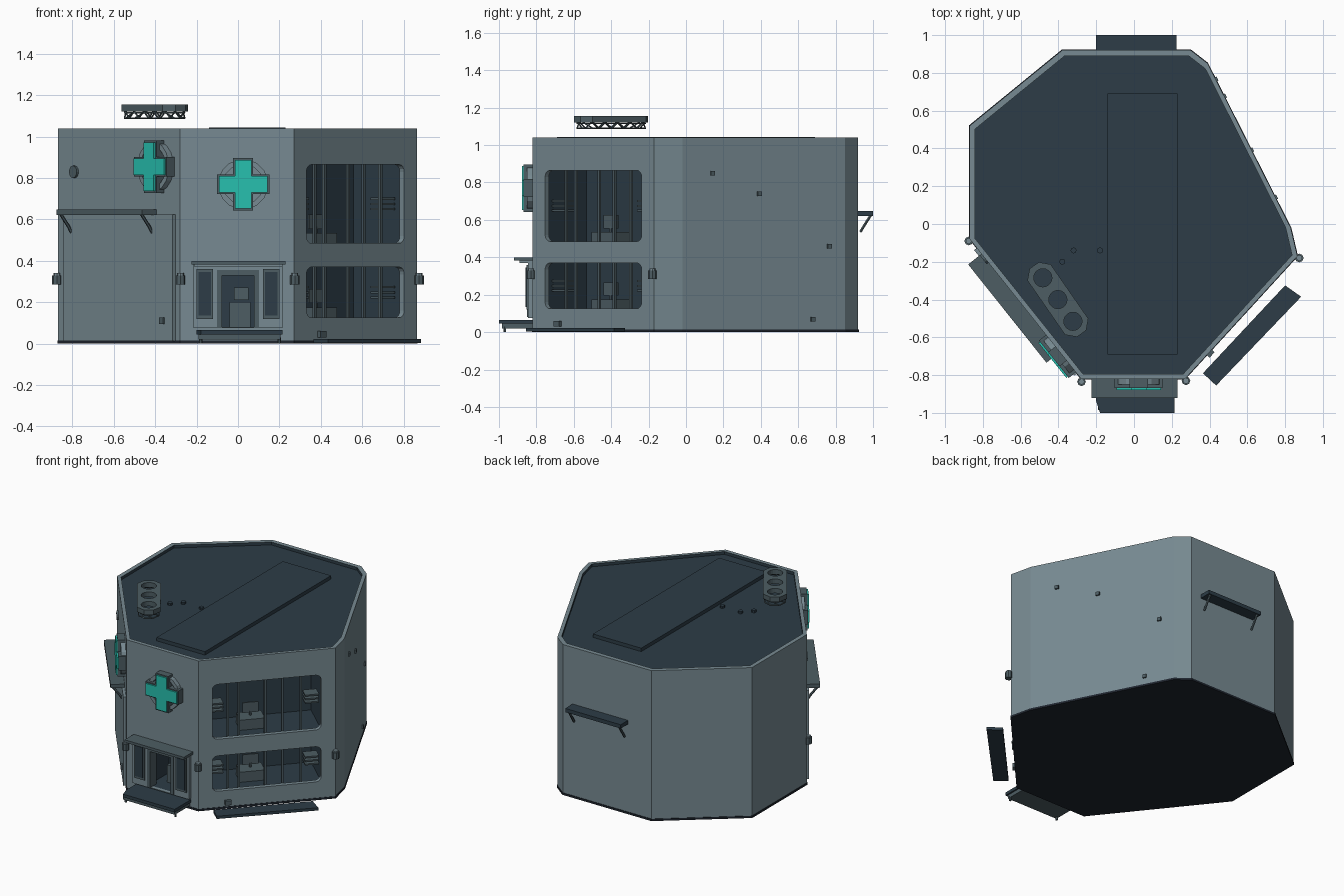
import bpy, bmesh, math
from mathutils import Matrix, Vector

if "Cube" in bpy.data.objects:
    bpy.data.objects.remove(bpy.data.objects["Cube"])

def material(name, r, g, b):
    m = bpy.data.materials.new(name)
    m.diffuse_color = (r, g, b, 1)
    m.use_nodes = True
    m.node_tree.nodes["Principled BSDF"].inputs["Base Color"].default_value = m.diffuse_color
    return m

WALL = material("wall grey", 0.185, 0.255, 0.287)
DARK = material("dark slate", 0.026, 0.046, 0.063)
TRIM = material("trim grey", 0.075, 0.110, 0.125)
TEAL = material("teal", 0.02, 0.53, 0.43)
BASE = material("base black", 0.013, 0.018, 0.027)

def frame(a, b):
    """Wall frame: local x along the wall, y up, z outwards."""
    d = Vector((b[0] - a[0], b[1] - a[1], 0)).normalized()
    up = Vector((0, 0, 1))
    m = Matrix((d, up, d.cross(up))).transposed().to_4x4()
    m.translation = (a[0], a[1], 0)
    return m

def prism(name, pts, lo, hi, mat, fr=Matrix()):
    bm = bmesh.new()
    rings = [[bm.verts.new(fr @ Vector((x, y, z))) for x, y in pts] for z in (lo, hi)]
    n = len(pts)
    bm.faces.new(rings[0])
    bm.faces.new(rings[1])
    for i in range(n):
        j = (i + 1) % n
        bm.faces.new((rings[0][i], rings[0][j], rings[1][j], rings[1][i]))
    bmesh.ops.recalc_face_normals(bm, faces=bm.faces)
    me = bpy.data.meshes.new(name)
    bm.to_mesh(me)
    bm.free()
    ob = bpy.data.objects.new(name, me)
    bpy.context.collection.objects.link(ob)
    me.materials.append(mat)
    return ob

def box(name, x, y, z, mat, fr=Matrix()):
    return prism(name, [(x[0], y[0]), (x[1], y[0]), (x[1], y[1]), (x[0], y[1])], z[0], z[1], mat, fr)

def rod(name, a, b, r, mat, fr=Matrix()):
    a, b = fr @ Vector(a), fr @ Vector(b)
    q = (b - a).to_track_quat('Z', 'Y').to_matrix().to_4x4()
    q.translation = a
    return prism(name, ngon(0, 0, r, 6), 0, (b - a).length, mat, q)

def ngon(cx, cy, r, n, turn=0.0):
    return [(cx + r * math.cos(turn + 2 * math.pi * i / n), cy + r * math.sin(turn + 2 * math.pi * i / n)) for i in range(n)]

def rounded(x0, x1, y0, y1, r, k=4):
    pts = []
    for q, (cx, cy) in enumerate([(x1 - r, y1 - r), (x0 + r, y1 - r), (x0 + r, y0 + r), (x1 - r, y0 + r)]):
        for i in range(k + 1):
            t = math.pi / 2 * (q + i / k)
            pts.append((cx + r * math.cos(t), cy + r * math.sin(t)))
    return pts

def cut(ob, cutter, idx=0):
    for p in cutter.data.polygons:
        p.material_index = idx
    cutter.data.materials.clear()
    for m in ob.data.materials:
        cutter.data.materials.append(m)
    for p in cutter.data.polygons:
        p.material_index = idx
    mod = ob.modifiers.new("cut", 'BOOLEAN')
    mod.operation, mod.solver, mod.object = 'DIFFERENCE', 'EXACT', cutter
    bpy.context.view_layer.objects.active = ob
    bpy.ops.object.modifier_apply(modifier=mod.name)
    bpy.data.objects.remove(cutter)

# Building footprint and wall frames
FOOT = [(-0.28, -0.82), (0.27, -0.82), (0.865, -0.17), (0.83, -0.02), (0.39, 0.85),
        (0.30, 0.92), (-0.38, 0.92), (-0.87, 0.52), (-0.87, -0.08)]
FRONT = frame((0, -0.82), (1, -0.82))
RIGHT = frame(FOOT[1], FOOT[2])
LEFT = frame(FOOT[8], FOOT[0])
BACK = frame((0, 0.92), (-1, 0.92))
SIDE = frame(FOOT[3], FOOT[4])

# Main shell with sunken roof, window rooms and entrance
walls = prism("walls", FOOT, 0.012, 1.04, WALL)
walls.data.materials.append(DARK)
cut(walls, prism("c", [(x * 0.967, y * 0.967) for x, y in FOOT], 1.02, 1.2, DARK), 1)
FLOORS = [(0.125, 0.37), (0.485, 0.865)]
for z0, z1 in FLOORS:
    cut(walls, box("c", (0.08, 0.80), (z0 - 0.02, z1 + 0.02), (-0.34, -0.03), DARK, RIGHT), 1)
    cut(walls, prism("c", rounded(0.09, 0.79, z0, z1, 0.035), -0.06, 0.05, WALL, RIGHT))
cut(walls, box("c", (-0.11, 0.11), (0.08, 0.36), (-0.22, 0.1), DARK, FRONT), 1)
prism("base_plate", [(x * 1.004, y * 1.004) for x, y in FOOT], 0.0, 0.014, BASE)

# Window bars, side shelves and furniture
for k, (z0, z1) in enumerate(FLOORS):
    for u in (0.20, 0.27, 0.44, 0.55, 0.67):
        box("window_bar", (u - 0.007, u + 0.007), (z0 - 0.01, z1 + 0.01), (-0.055, -0.04), TRIM, RIGHT)
    zm = (z0 + z1) / 2
    for u in (0.085, 0.70):
        for i in range(3):
            z = zm - 0.03 + 0.025 * i
            box("shelf", (u, u + 0.09), (z, z + 0.01), (-0.14, -0.06), TRIM, RIGHT)
    box("desk", (0.30, 0.46), (z0 - 0.02, z0 + 0.05), (-0.26, -0.14), TRIM, RIGHT)
    box("monitor", (0.33, 0.43), (z0 + 0.07, z0 + 0.14), (-0.21, -0.20), TRIM, RIGHT)
    rod("monitor_stand", (0.38, z0 + 0.04, -0.205), (0.38, z0 + 0.08, -0.205), 0.008, TRIM, RIGHT)

# Entrance: frame, side windows, canopy and steps
surround = box("door_surround", (-0.215, 0.215), (0.075, 0.385), (-0.01, 0.025), WALL, FRONT)
cut(surround, box("c", (-0.10, 0.10), (0.08, 0.355), (-0.1, 0.1), WALL, FRONT))
for s in (-1, 1):
    x0, x1 = sorted((s * 0.12, s * 0.20))
    box("side_window_frame", (x0, x1), (0.12, 0.36), (0.02, 0.033), TRIM, FRONT)
    box("side_window", (x0 + 0.01, x1 - 0.01), (0.135, 0.345), (0.03, 0.037), DARK, FRONT)
    box("door_jamb", (s * 0.09 - 0.012, s * 0.09 + 0.012), (0.08, 0.355), (-0.04, 0.03), TRIM, FRONT)
box("door_lintel", (-0.09, 0.09), (0.33, 0.355), (-0.04, 0.03), TRIM, FRONT)
box("reception_desk", (-0.04, 0.06), (0.08, 0.20), (-0.16, -0.10), TRIM, FRONT)
box("reception_screen", (-0.02, 0.05), (0.21, 0.27), (-0.15, -0.14), TRIM, FRONT)
box("canopy", (-0.225, 0.23), (0.382, 0.40), (-0.01, 0.10), TRIM, FRONT)
box("canopy_lip", (-0.21, 0.215), (0.37, 0.383), (0.0, 0.07), WALL, FRONT)
prism("steps_upper", [(-0.20, -0.82), (0.215, -0.82), (0.215, -1.0), (-0.18, -1.0), (-0.20, -0.94)], 0.045, 0.066, DARK)
box("steps_lower", (-0.19, 0.205), (-0.985, -0.82), (0.02, 0.045), TRIM)
for x in (-0.18, 0.20):
    rod("step_foot", (x, -0.97, 0), (x, -0.97, 0.03), 0.008, TRIM)

# Medical crosses with octagonal backing rings
def plus(cx, cy, w, l):
    q = [(w, w), (w, l), (-w, l), (-w, w), (-l, w), (-l, -w), (-w, -w), (-w, -l), (w, -l), (w, -w), (l, -w), (l, w)]
    return [(cx + a, cy + b) for a, b in q]

for fr, u, z in ((FRONT, 0.025, 0.77), (LEFT, 0.775, 0.855)):
    ring = prism("cross_ring", ngon(u, z, 0.122, 16, math.pi / 16), -0.005, 0.03, WALL, fr)
    cut(ring, prism("c", ngon(u, z, 0.097, 16, math.pi / 16), -0.1, 0.1, WALL, fr))
    prism("cross_case", plus(u, z, 0.048, 0.127), -0.005, 0.048, TRIM, fr)
    prism("cross_face", plus(u, z, 0.040, 0.118), 0.04, 0.058, TEAL, fr)

# Ledges with angled brackets on the left front and the back
def ledge(name, fr, u0, u1, depth, mat):
    box(name, (u0, u1), (0.622, 0.648), (-0.01, depth), mat, fr)
    for u in (u0 + 0.02, u1 - 0.02):
        rod(name + "_bracket", (u, 0.625, depth - 0.012), (u, 0.565, 0.03), 0.008, TRIM, fr)
        rod(name + "_bracket_end", (u, 0.565, 0.03), (u, 0.535, 0.012), 0.008, TRIM, fr)

ledge("left_awning", LEFT, 0.10, 0.765, 0.09, TRIM)
ledge("back_ledge", BACK, -0.225, 0.20, 0.08, DARK)
box("left_wall_panel", (0.06, 0.91), (0.012, 0.625), (-0.01, 0.018), WALL, LEFT)

# Ground ramp beside the right front
prism("ground_ramp", [(0.80, -0.325), (0.885, -0.385), (0.435, -0.855), (0.365, -0.79)], 0.003, 0.022, DARK)

# Corner lamps
for x, y in ((-0.875, -0.09), (-0.278, -0.835), (0.275, -0.83), (0.875, -0.18)):
    prism("corner_lamp", ngon(x, y, 0.023, 8), 0.285, 0.33, TRIM)
    prism("corner_lamp_cap", ngon(x, y, 0.016, 8), 0.33, 0.34, WALL)

# Roof slab and small vents
box("roof_slab", (-0.14, 0.23), (-0.69, 0.69), (1.015, 1.044), DARK)
for x, y in ((-0.32, -0.14), (-0.38, -0.20), (-0.18, -0.14)):
    prism("roof_vent", ngon(x, y, 0.016, 8), 1.015, 1.035, DARK)

# Raised roof unit: chamfered plate with three holes over a lattice
S = Matrix.Translation((-0.403, -0.40, 0)) @ Matrix.Rotation(math.atan2(-0.822, 0.569), 4, 'Z')
L, W, C = 0.22, 0.075, 0.045
outline = [(L, W - C), (L - C, W), (C - L, W), (-L, W - C), (-L, C - W), (C - L, -W), (L - C, -W), (L, C - W)]
plate = prism("roof_unit_plate", outline, 1.122, 1.155, TRIM, S)
for c in (-0.14, 0, 0.14):
    cut(plate, prism("c", ngon(c, 0, 0.048, 20), 1.0, 1.3, TRIM, S))
edge = [(x * 0.93, y * 0.85) for x, y in outline]
for i in range(8):
    a, b = Vector(edge[i]), Vector(edge[(i + 1) % 8])
    n = max(1, round((b - a).length / 0.04))
    for z in (1.09, 1.115):
        rod("lattice_rail", (*a, z), (*b, z), 0.004, TRIM, S)
    for k in range(n):
        p, q = a.lerp(b, k / n), a.lerp(b, (k + 1) / n)
        z0, z1 = (1.09, 1.123) if k % 2 else (1.123, 1.09)
        rod("lattice_strut", (*p, z0), (*q, z1), 0.004, TRIM, S)

# Small fittings on the walls
prism("round_vent", ngon(0.13, 0.83, 0.03, 12), 0, 0.012, TRIM, LEFT)
box("left_fitting", (0.82, 0.85), (0.095, 0.125), (0, 0.03), TRIM, LEFT)
box("right_fitting", (0.17, 0.21), (0.03, 0.06), (0, 0.02), TRIM, RIGHT)
for u, z in ((0.18, 0.85), (0.46, 0.74), (0.78, 0.07), (0.88, 0.46)):
    box("side_fitting", (u - 0.012, u + 0.012), (z - 0.012, z + 0.012), (-0.005, 0.01), TRIM, SIDE)
